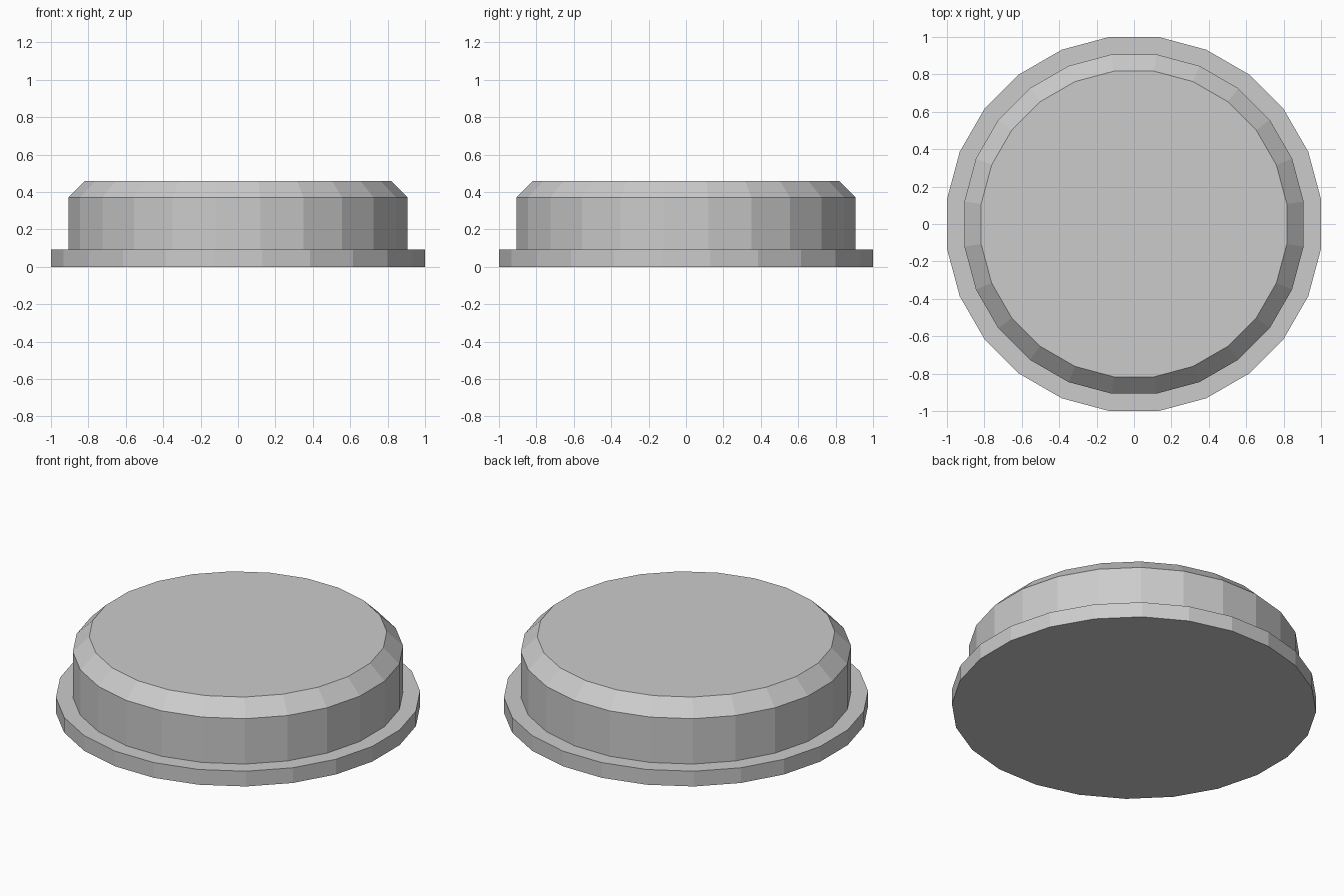
import bpy, bmesh
from math import cos, sin, pi

if "Cube" in bpy.data.objects:
    bpy.data.objects.remove(bpy.data.objects["Cube"])

SIDES = 24

# Profile of the cap: (distance to flat side, height)
profile = [(1.0, 0.0), (1.0, 0.093), (0.907, 0.093), (0.907, 0.37), (0.817, 0.46)]


def ring(bm, apothem, z):
    r = apothem / cos(pi / SIDES)
    return [bm.verts.new((r * cos(2 * pi * (i + 0.5) / SIDES),
                          r * sin(2 * pi * (i + 0.5) / SIDES), z))
            for i in range(SIDES)]


bm = bmesh.new()
rings = [ring(bm, a, z) for a, z in profile]

# Flange edge, flange top, body wall and bevel
for lo, hi in zip(rings, rings[1:]):
    for i in range(SIDES):
        j = (i + 1) % SIDES
        bm.faces.new((lo[i], lo[j], hi[j], hi[i]))

# Flat underside and top
bm.faces.new(rings[0][::-1])
bm.faces.new(rings[-1])

mesh = bpy.data.meshes.new("flanged_cap")
bm.to_mesh(mesh)
bm.free()
bpy.context.collection.objects.link(bpy.data.objects.new("flanged_cap", mesh))
